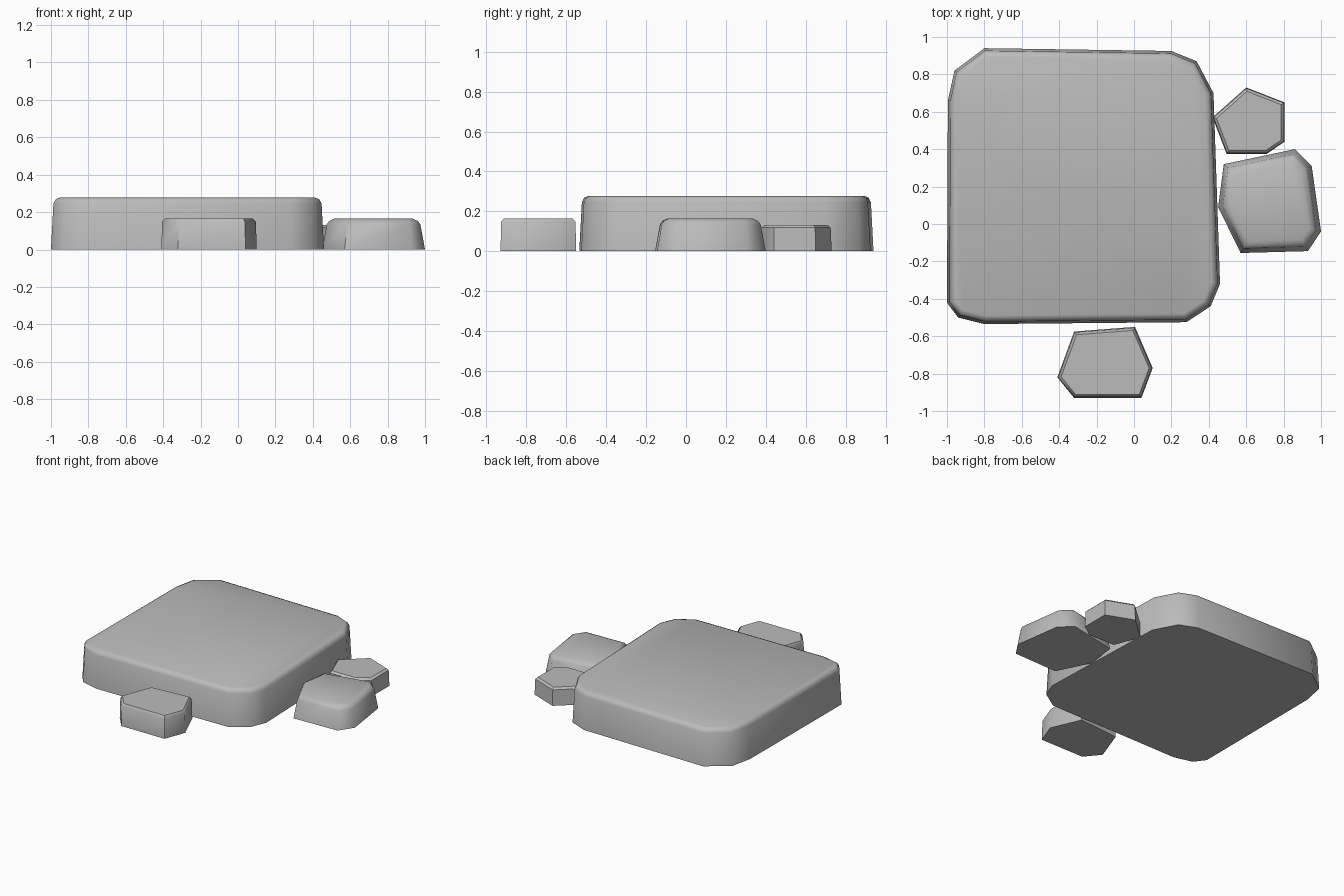
import bpy, bmesh, math
from mathutils import Vector

if "Cube" in bpy.data.objects:
    bpy.data.objects.remove(bpy.data.objects["Cube"], do_unlink=True)

stone = bpy.data.materials.new("stone_grey")
stone.use_nodes = True
stone.diffuse_color = (0.5, 0.5, 0.5, 1)
stone.node_tree.nodes["Principled BSDF"].inputs["Base Color"].default_value = (0.5, 0.5, 0.5, 1)


def inset(points, dist):
    """Move every side of a counter-clockwise outline inward by dist."""
    result = []
    for i, p in enumerate(points):
        p = Vector(p)
        a = (p - Vector(points[i - 1])).normalized()
        b = (Vector(points[(i + 1) % len(points)]) - p).normalized()
        na, nb = Vector((-a.y, a.x)), Vector((-b.y, b.x))
        result.append(p + (na + nb) * dist / (1 + na.dot(nb)))
    return result


def make_stone(name, outline, levels, angle):
    """Loft an outline through (height, inset) levels and cap both ends."""
    bm = bmesh.new()
    rings = [[bm.verts.new((p.x, p.y, z)) for p in inset(outline, d)] for z, d in levels]
    n = len(outline)
    for low, high in zip(rings, rings[1:]):
        for i in range(n):
            j = (i + 1) % n
            bm.faces.new((low[i], low[j], high[j], high[i]))
    bm.faces.new(rings[0][::-1])
    bm.faces.new(rings[-1])
    mesh = bpy.data.meshes.new(name)
    bm.to_mesh(mesh)
    bm.free()
    mesh.materials.append(stone)
    obj = bpy.data.objects.new(name, mesh)
    bpy.context.collection.objects.link(obj)
    bpy.ops.object.select_all(action='DESELECT')
    obj.select_set(True)
    bpy.context.view_layer.objects.active = obj
    bpy.ops.object.shade_smooth_by_angle(angle=math.radians(angle))


# Large square paving slab with clipped corners
make_stone("large_slab",
           [(-1, -.42), (-.94, -.50), (-.80, -.535), (.28, -.525), (.41, -.44), (.46, -.32),
            (.425, .70), (.335, .87), (.20, .925), (-.80, .94), (-.96, .82), (-.995, .66)],
           [(0, 0), (.245, .013), (.268, .024), (.277, .045)], 60)

# Sloping medium stone beside the slab
make_stone("medium_stone",
           [(.45, .09), (.57, -.155), (.93, -.145), (1, -.04), (.95, .31), (.86, .40), (.48, .32)],
           [(0, 0), (.135, .024), (.152, .036), (.165, .062)], 60)

# Small stone behind the medium one
make_stone("small_stone",
           [(.42, .57), (.495, .375), (.71, .375), (.805, .44), (.805, .65), (.60, .73)],
           [(0, 0), (.118, .004), (.132, .018)], 40)

# Separate stone in front of the slab
make_stone("front_stone",
           [(-.41, -.82), (-.32, -.93), (.04, -.93), (.10, -.77), (.005, -.55), (-.32, -.575)],
           [(0, 0), (.148, .004), (.165, .018)], 48)
